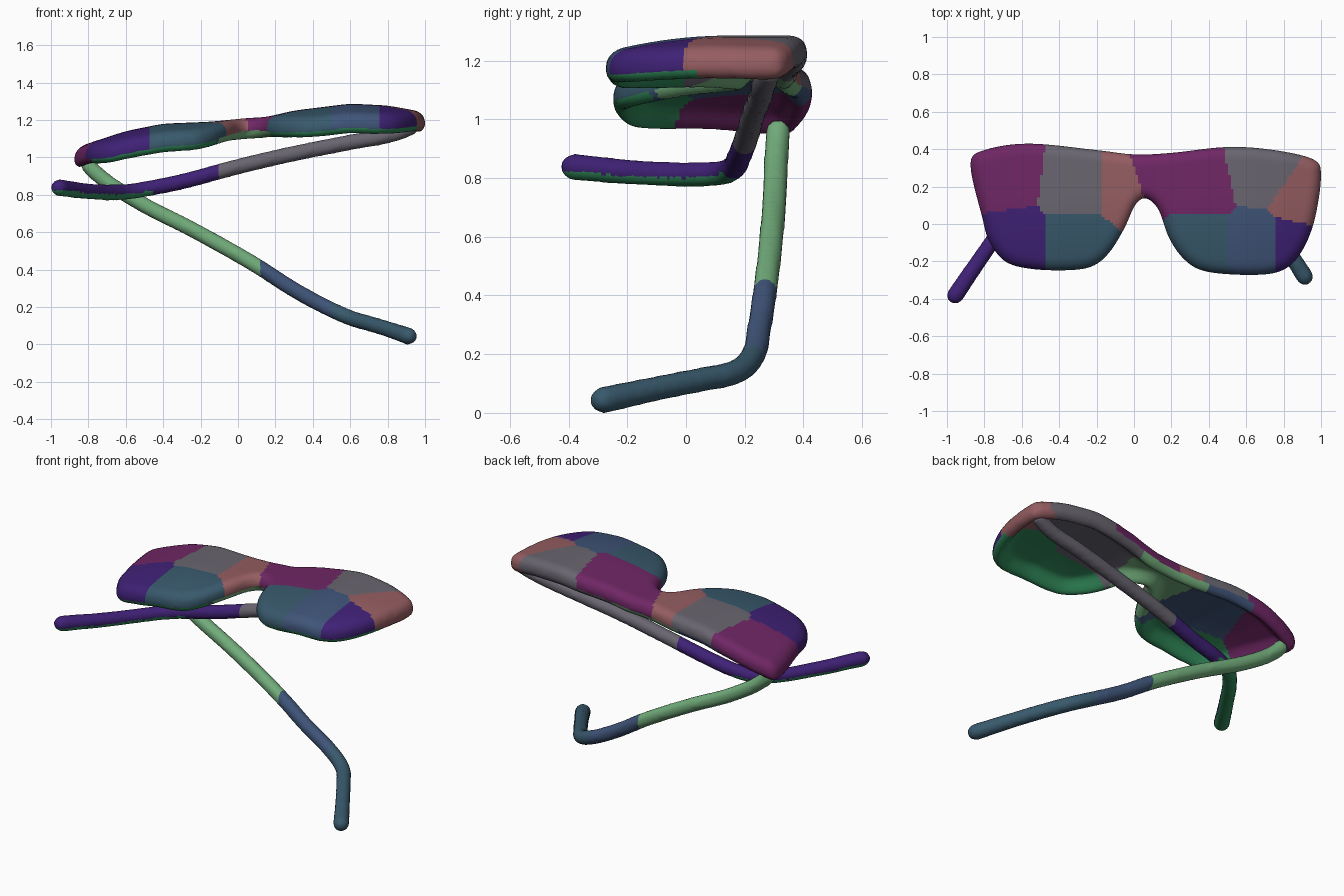
import bpy, bmesh, math
from mathutils import Vector
from mathutils.geometry import intersect_point_line

if "Cube" in bpy.data.objects:
    bpy.data.objects.remove(bpy.data.objects["Cube"])

COL = {"purple": (0.16, 0.02, 0.13), "teal": (0.04, 0.10, 0.15), "grey": (0.14, 0.13, 0.16),
       "rose": (0.30, 0.11, 0.12), "indigo": (0.05, 0.015, 0.18), "green": (0.03, 0.25, 0.10),
       "mint": (0.17, 0.42, 0.20), "blue": (0.05, 0.09, 0.19)}
MATS = {}
for key, c in COL.items():
    MATS[key] = bpy.data.materials.new(key)
    MATS[key].diffuse_color = (*c, 1)


def softened(obj, name, voxel, rounds):
    """Bake remesh and smoothing into a fresh mesh object."""
    m = obj.modifiers.new("remesh", 'REMESH')
    m.mode, m.voxel_size = 'VOXEL', voxel
    s = obj.modifiers.new("smooth", 'SMOOTH')
    s.factor, s.iterations = 0.5, rounds
    dg = bpy.context.evaluated_depsgraph_get()
    mesh = bpy.data.meshes.new_from_object(obj.evaluated_get(dg))
    bpy.data.objects.remove(obj)
    new = bpy.data.objects.new(name, mesh)
    bpy.context.collection.objects.link(new)
    return new


def paint(obj, pick):
    """Smooth-shade and colour each face by pick(centre, normal)."""
    mesh = obj.data
    mesh.materials.clear()
    keys = list(MATS)
    for k in keys:
        mesh.materials.append(MATS[k])
    for p in mesh.polygons:
        p.use_smooth = True
        p.material_index = keys.index(pick(p.center, p.normal))


def nearest(seeds, c):
    return min(seeds, key=lambda s: (s[0] - c.x) ** 2 + (s[1] - c.y) ** 2)[2]


def closed_spline(pts, n=5):
    out = []
    for i in range(len(pts)):
        a, b, c, d = (Vector(pts[(i + k) % len(pts)]) for k in (-1, 0, 1, 2))
        for j in range(n):
            t = j / n
            out.append(0.5 * (2 * b + (c - a) * t + (2 * a - 5 * b + 4 * c - d) * t * t
                              + (3 * b - a - 3 * c + d) * t ** 3))
    return out


def lerp_table(table, x):
    for (x0, z0), (x1, z1) in zip(table, table[1:]):
        if x <= x1:
            return z0 + (z1 - z0) * (x - x0) / (x1 - x0)
    return table[-1][1]


# One-piece lens front: outline seen from above
OUTLINE = [(-0.875, 0.32), (-0.80, 0.395), (-0.56, 0.43), (-0.2, 0.395), (0.0, 0.372), (0.2, 0.38),
           (0.5, 0.412), (0.75, 0.395), (0.96, 0.345), (1.0, 0.26), (0.965, 0.02), (0.895, -0.15),
           (0.8, -0.245), (0.65, -0.272), (0.4, -0.257), (0.28, -0.2), (0.19, -0.08), (0.13, 0.08),
           (0.06, 0.14), (0.005, 0.10), (-0.05, -0.02), (-0.13, -0.15), (-0.22, -0.225),
           (-0.35, -0.247), (-0.55, -0.24), (-0.69, -0.2), (-0.775, -0.09), (-0.81, 0.03)]
CROWN = [(-0.9, 1.035), (-0.8, 1.075), (-0.6, 1.14), (-0.4, 1.18), (-0.15, 1.19), (0.05, 1.21),
         (0.15, 1.215), (0.3, 1.25), (0.6, 1.287), (0.8, 1.277), (0.95, 1.25), (1.02, 1.235)]
THICK = 0.115
loop = closed_spline(OUTLINE)
bm = bmesh.new()
face = bm.faces.new([bm.verts.new((p.x, p.y, -THICK)) for p in loop])
ext = bmesh.ops.extrude_face_region(bm, geom=[face])
bmesh.ops.translate(bm, vec=(0, 0, THICK),
                    verts=[v for v in ext["geom"] if isinstance(v, bmesh.types.BMVert)])
bmesh.ops.recalc_face_normals(bm, faces=bm.faces)
mesh = bpy.data.meshes.new("front")
bm.to_mesh(mesh)
bm.free()
slab = bpy.data.objects.new("front", mesh)
bpy.context.collection.objects.link(slab)
front = softened(slab, "lens_front", 0.015, 8)


def edge_distance(p):
    best = 9
    for a, b in zip(loop, loop[1:] + loop[:1]):
        q, t = intersect_point_line(p, a, b)[:2]
        q = a if t < 0 else b if t > 1 else q.to_2d()
        best = min(best, (p - q.to_2d()).length)
    return best


# Round the rim, hollow the underside, then bend the slab to its wrapped shape
for v in front.data.vertices:
    x, y, z = v.co
    d = edge_distance(Vector((x, y)))
    r = 1 - min(d / 0.06, 1)
    mid = -THICK / 2
    under = z < mid
    z = mid + (z - mid) * (0.25 + 0.75 * math.sqrt(1 - r * r))
    if under:
        t = min(max((d - 0.03) / 0.08, 0), 1)
        z += 0.055 * t * t * (3 - 2 * t)
    crown = sum(lerp_table(CROWN, x + k * 0.03) for k in (-1, 0, 1)) / 3
    v.co.z = z + crown - 0.055 * (max(0.15 - y, 0) / 0.42) ** 2

TOP = [(-0.7, 0.25, "purple"), (-0.65, -0.1, "indigo"), (-0.3, 0.2, "grey"), (-0.3, -0.1, "teal"),
       (-0.05, 0.2, "rose"), (0.1, 0.25, "purple"), (0.35, 0.2, "purple"), (0.35, -0.1, "teal"),
       (0.68, 0.27, "grey"), (0.9, 0.12, "rose"), (0.65, -0.1, "blue"), (0.85, -0.1, "indigo")]
UNDER = [(-0.75, 0.25, "purple"), (-0.4, 0.15, "blue"), (-0.5, -0.2, "green"), (0.05, 0.25, "mint"),
         (0.4, 0.2, "grey"), (0.4, -0.2, "green"), (0.75, 0.3, "grey"), (0.8, -0.1, "green"),
         (0.95, 0.25, "rose")]
paint(front, lambda c, n: nearest(TOP if n.z > -0.25 else UNDER, c))


# Folded temple arms with hooked, rounded ear ends
def arm(name, pts, pick):
    a, b = Vector(pts[-2]), Vector(pts[-1])
    step = (b - a).normalized()
    pts = pts + [b + step * 0.025, b + step * 0.04]
    cu = bpy.data.curves.new(name, 'CURVE')
    cu.dimensions = '3D'
    cu.bevel_depth, cu.bevel_resolution, cu.use_fill_caps = 0.043, 4, True
    sp = cu.splines.new('BEZIER')
    sp.bezier_points.add(len(pts) - 1)
    for bp, p in zip(sp.bezier_points, pts):
        bp.co = p
        bp.handle_left_type = bp.handle_right_type = 'AUTO'
    sp.bezier_points[-3].radius = 1.1
    sp.bezier_points[-2].radius = 0.85
    sp.bezier_points[-1].radius = 0.45
    tube = bpy.data.objects.new(name + "_path", cu)
    bpy.context.collection.objects.link(tube)
    paint(softened(tube, name, 0.014, 6), pick)


arm("left_temple",
    [(-0.815, 0.315, 0.975), (-0.755, 0.31, 0.912), (-0.58, 0.305, 0.79), (-0.2, 0.29, 0.59),
     (0.1, 0.27, 0.42), (0.3, 0.25, 0.292), (0.5, 0.222, 0.185), (0.61, 0.165, 0.138),
     (0.69, 0.06, 0.115), (0.79, -0.09, 0.085), (0.915, -0.285, 0.043)],
    lambda c, n: "mint" if c.x < 0.12 else "blue" if c.x < 0.5 else "teal")
arm("right_temple",
    [(0.945, 0.29, 1.17), (0.85, 0.27, 1.13), (0.6, 0.255, 1.08), (0.3, 0.23, 1.02),
     (0.0, 0.21, 0.95), (-0.3, 0.18, 0.87), (-0.47, 0.16, 0.835), (-0.58, 0.12, 0.817),
     (-0.66, 0.04, 0.812), (-0.79, -0.14, 0.817), (-0.958, -0.385, 0.838)],
    lambda c, n: "grey" if c.x > -0.1 else "green" if n.z < -0.3 and c.x < -0.45 else "indigo")

for m in bpy.data.materials:
    if m.users and not m.is_grease_pencil:
        m.use_nodes = True
        m.node_tree.nodes["Principled BSDF"].inputs["Base Color"].default_value = m.diffuse_color
